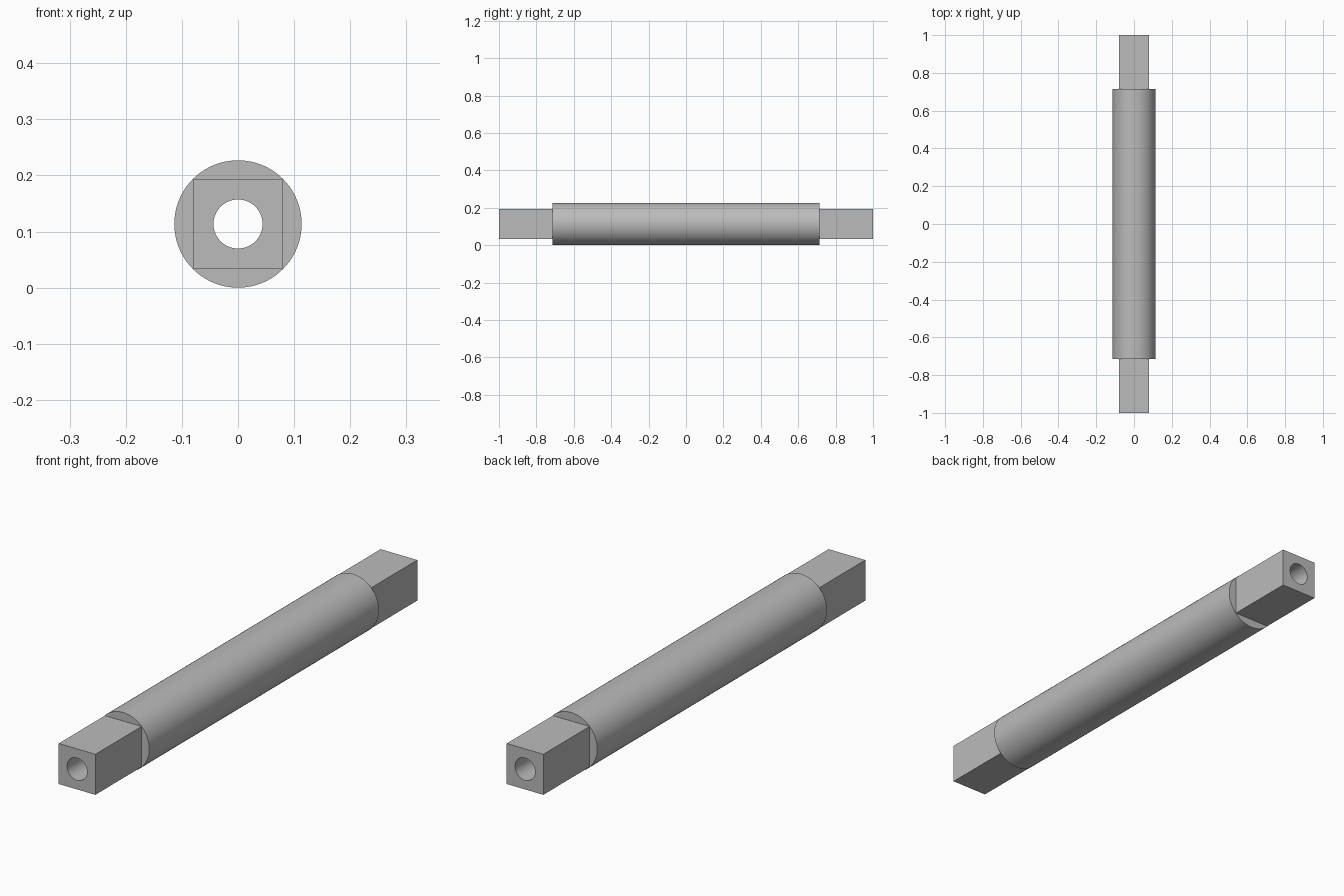
import bpy
import bmesh
import math

if "Cube" in bpy.data.objects:
    bpy.data.objects.remove(bpy.data.objects["Cube"], do_unlink=True)

SEGMENTS = 96
RADIUS = 0.1135        # round body, also the height of the axis
SQUARE = 0.0797        # half width of the square ends
BORE = 0.0437          # radius of the through hole
BODY_END = 0.7135
TIP = 1.0

steel = bpy.data.materials.new("steel_grey")
steel.use_nodes = True
grey = (0.5, 0.5, 0.5, 1)
steel.diffuse_color = grey
steel.node_tree.nodes["Principled BSDF"].inputs["Base Color"].default_value = grey


def ring(bm, y, size, square=False):
    """Closed loop of vertices around the axis, round or square."""
    verts = []
    for i in range(SEGMENTS):
        a = math.tau * i / SEGMENTS
        c, s = math.cos(a), math.sin(a)
        r = size / max(abs(c), abs(s)) if square else size
        verts.append(bm.verts.new((r * c, y, RADIUS + r * s)))
    return verts


# Loft from the bore mouth over the outside to the other mouth and back inside
bm = bmesh.new()
half = [(TIP, BORE, False), (TIP, SQUARE, True),
        (BODY_END, SQUARE, True), (BODY_END, RADIUS, False)]
sections = [(-y, size, sq) for y, size, sq in half] + half[::-1]
rings = [ring(bm, *section) for section in sections]
for k, a in enumerate(rings):
    b = rings[(k + 1) % len(rings)]
    for i in range(SEGMENTS):
        j = (i + 1) % SEGMENTS
        bm.faces.new((a[i], a[j], b[j], b[i]))
bmesh.ops.recalc_face_normals(bm, faces=bm.faces)

mesh = bpy.data.meshes.new("square_ended_shaft")
bm.to_mesh(mesh)
bm.free()
mesh.materials.append(steel)
shaft = bpy.data.objects.new("square_ended_shaft", mesh)
bpy.context.collection.objects.link(shaft)

# Smooth the round surfaces, keep the machined edges crisp
bpy.ops.object.select_all(action='DESELECT')
shaft.select_set(True)
bpy.context.view_layer.objects.active = shaft
bpy.ops.object.shade_smooth_by_angle(angle=math.radians(30))
